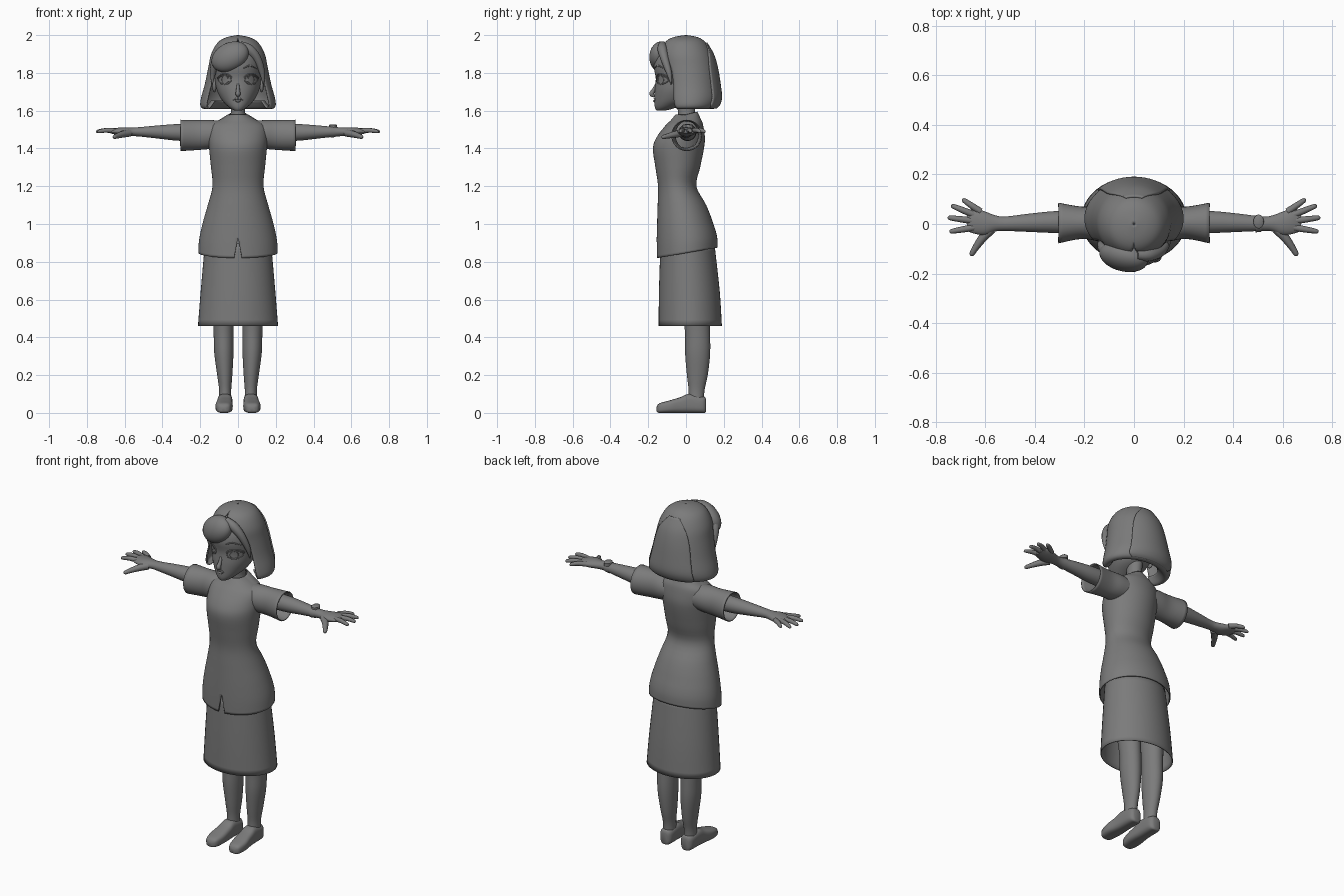
import bpy, bmesh
from math import sin, cos, pi, radians, copysign
from mathutils import Vector
from mathutils.bvhtree import BVHTree

cube = bpy.data.objects.get("Cube")
if cube:
    bpy.data.objects.remove(cube)

GREY = (0.2, 0.2, 0.2, 1)
grey = bpy.data.materials.new("plain_grey")
grey.use_nodes = True
grey.diffuse_color = GREY
grey.node_tree.nodes["Principled BSDF"].inputs["Base Color"].default_value = GREY


def finish(ob, mirror=False, thick=0):
    bpy.ops.object.select_all(action='DESELECT')
    ob.select_set(True)
    bpy.context.view_layer.objects.active = ob
    ob.data.materials.clear()
    ob.data.materials.append(grey)
    bpy.ops.object.shade_smooth_by_angle(angle=radians(45))
    if thick:
        ob.modifiers.new("thickness", 'SOLIDIFY').thickness = thick
    if mirror:
        m = ob.modifiers.new("mirror", 'MIRROR')
        m.use_mirror_merge = False
    return ob


def smooth_rings(rings, steps):
    """Catmull-Rom interpolation between the given cross-sections."""
    out, last = [], len(rings) - 1
    for i in range(last):
        a, b, c, d = (rings[max(0, min(last, i + k))] for k in (-1, 0, 1, 2))
        for k in range(steps):
            t = k / steps
            out.append([q + t / 2 * (r - p + t * (2*p - 5*q + 4*r - s + t * (3*(q - r) + s - p)))
                        for p, q, r, s in zip(a, b, c, d)])
    return out + [list(rings[-1])]


AXES = {'z': lambda s, u, v: (u, v, s),
        'x': lambda s, u, v: (s, v, u),
        'y': lambda s, u, v: (u, s, v)}


def loft(name, rings, axis='z', n=32, steps=4, square=1, caps=True, arc=False,
         bend=None, mirror=False, thick=0):
    """Rings are (position, u centre, u radius, v min, v max[, opening angle])."""
    bm, rows = bmesh.new(), []
    for s, c, r, lo, hi, *gap in smooth_rings(rings, steps):
        a0 = max(0, gap[0]) if gap else 0
        row = []
        for i in range(n + 1 if arc else n):
            t = a0 + (2 * pi - 2 * a0) * i / n
            su, cv = (copysign(abs(w) ** square, w) for w in (sin(t), cos(t)))
            p = Vector(AXES[axis](s, c + r * su, (lo + hi) / 2 - (hi - lo) / 2 * cv))
            row.append(bm.verts.new(bend(p) if bend else p))
        rows.append(row)
    for a, b in zip(rows, rows[1:]):
        for i in range(n):
            j = (i + 1) % len(a)
            bm.faces.new((a[i], a[j], b[j], b[i]))
    if caps:
        bm.faces.new(rows[0])
        bm.faces.new(rows[-1])
    bmesh.ops.remove_doubles(bm, verts=bm.verts, dist=0.0002)
    bmesh.ops.recalc_face_normals(bm, faces=bm.faces)
    me = bpy.data.meshes.new(name)
    bm.to_mesh(me)
    bm.free()
    ob = bpy.data.objects.new(name, me)
    bpy.context.collection.objects.link(ob)
    return finish(ob, mirror, thick)


def tube(name, pts, radii, mirror=False, cyclic=False):
    cu = bpy.data.curves.new(name, 'CURVE')
    cu.dimensions, cu.bevel_depth, cu.bevel_resolution = '3D', 1, 3
    cu.use_fill_caps = True
    sp = cu.splines.new('POLY')
    path = [list(p) + [r] for p, r in zip(pts, radii)]
    path = path if cyclic else smooth_rings(path, 5)
    sp.points.add(len(path) - 1)
    sp.use_cyclic_u = cyclic
    for q, (x, y, z, r) in zip(sp.points, path):
        q.co, q.radius = (x, y, z, 1), max(r, 0.0005)
    ob = bpy.data.objects.new(name, cu)
    bpy.context.collection.objects.link(ob)
    bpy.ops.object.select_all(action='DESELECT')
    ob.select_set(True)
    bpy.context.view_layer.objects.active = ob
    bpy.ops.object.convert(target='MESH')
    return finish(bpy.context.object, mirror)


def ball(name, loc, scale, rot=(0, 0, 0), mirror=False):
    bpy.ops.mesh.primitive_uv_sphere_add(segments=32, ring_count=16, location=loc, rotation=rot)
    ob = bpy.context.object
    ob.name, ob.scale = name, scale
    bpy.ops.object.transform_apply(location=True, rotation=True, scale=True)
    return finish(ob, mirror)


def clamp(v):
    return max(0, min(1, v))


# Tunic: sloped hem, front slit, raised back neckline
def shape_tunic(p):
    if abs(p.x) < 0.002 and p.y < -0.1 and p.z < 0.92:
        p.z = 0.93
    else:
        p.z += 0.17 * (p.y + 0.155) * clamp((1 - p.z) / 0.18)
    p.z += 0.25 * max(0, p.y) * clamp((p.z - 1.5) / 0.07)
    return p


loft("tunic", [(.82, 0, .21, -.155, .168), (.9, 0, .206, -.155, .165), (1, 0, .188, -.153, .145),
               (1.1, 0, .16, -.15, .107), (1.2, 0, .135, -.148, .055), (1.3, 0, .143, -.162, .075),
               (1.4, 0, .153, -.175, .095), (1.46, 0, .156, -.155, .1), (1.52, 0, .147, -.11, .09),
               (1.55, 0, .1, -.08, .075), (1.58, 0, .045, -.055, .06)],
     n=64, caps=False, bend=shape_tunic, thick=.006)
loft("sleeve", [(.08, 1.475, .07, -.07, .075), (.14, 1.474, .076, -.07, .075),
                (.21, 1.471, .079, -.06, .07), (.305, 1.469, .083, -.078, .086)],
     axis='x', caps=False, mirror=True, thick=.005)

# Skirt and legs
loft("skirt", [(.46, 0, .212, -.145, .19), (.65, 0, .197, -.143, .178), (.9, 0, .175, -.135, .15)],
     n=48, caps=False, thick=.005)
loft("leg", [(.05, .068, .034, .012, .095), (.12, .068, .032, .014, .098), (.2, .07, .04, .005, .115),
             (.32, .075, .051, -.005, .128), (.46, .077, .054, -.008, .126), (.75, .085, .07, -.05, .12)],
     mirror=True)
loft("shoe", [(-.156, .075, .012, .008, .03), (-.142, .075, .034, 0, .05), (-.09, .074, .045, 0, .065),
              (-.03, .07, .042, 0, .083), (.015, .069, .04, 0, .1), (.08, .068, .038, 0, .088),
              (.1, .068, .03, 0, .084), (.107, .068, .02, .008, .07)],
     axis='y', square=.65, mirror=True)

# Arms, palms and fingers
loft("arm", [(.12, 1.485, .045, -.04, .055), (.3, 1.485, .045, -.037, .053), (.42, 1.487, .035, -.032, .042),
             (.52, 1.488, .025, -.028, .03), (.56, 1.488, .023, -.03, .035), (.6, 1.488, .024, -.045, .05),
             (.64, 1.49, .019, -.04, .062), (.675, 1.49, .01, -.028, .055)],
     axis='x', mirror=True)
fingers = {"little": (.62, .05, .693, .1), "ring": (.645, .037, .738, .075),
           "middle": (.65, .013, .752, .026), "index": (.64, -.013, .745, -.031)}
for label, (x0, y0, x1, y1) in fingers.items():
    a, b = Vector((x0, y0, 1.492)), Vector((x1, y1, 1.49))
    tube(label + "_finger", [a, a.lerp(b, .5) + Vector((0, 0, .005)), a.lerp(b, .92), b],
         [.014, .0125, .009, .002], mirror=True)
tube("thumb", [(.575, -.02, 1.482), (.61, -.055, 1.475), (.642, -.1, 1.465), (.655, -.122, 1.46), (.659, -.129, 1.458)],
     [.02, .018, .013, .01, .002], mirror=True)

# Wristwatch on the left arm
loft("watch_strap", [(.49, 1.488, .031, -.034, .037), (.515, 1.488, .028, -.031, .034)], axis='x', caps=False)
loft("watch_face", [(1.505, .503, .021, -.018, .038), (1.523, .503, .021, -.018, .038),
                    (1.527, .503, .017, -.013, .033)], steps=1)

# Neck and head
loft("neck", [(1.5, 0, .06, -.05, .06), (1.57, 0, .041, -.042, .05), (1.62, 0, .038, -.045, .048),
              (1.7, 0, .045, -.05, .06)])
head = loft("head", [(1.6, 0, .012, -.152, -.12), (1.606, 0, .03, -.16, -.085), (1.625, 0, .056, -.166, -.03),
                     (1.66, 0, .088, -.167, .05), (1.71, 0, .112, -.165, .09), (1.77, 0, .123, -.16, .12),
                     (1.84, 0, .127, -.17, .13), (1.91, 0, .112, -.145, .115), (1.965, 0, .05, -.07, .07)],
            n=48)
ball("ear", (.125, -.015, 1.735), (.012, .024, .038), mirror=True)

# Facial features laid on the face surface
bm = bmesh.new()
bm.from_mesh(head.data)
surface = BVHTree.FromBMesh(bm)
bm.free()


def on_face(x, z, lift=0):
    hit = surface.ray_cast(Vector((x, -1, z)), Vector((0, 1, 0)))
    return hit[0] + hit[1] * lift


def oval(cx, cz, rx, rz, start=0, end=2 * pi, n=24):
    return [on_face(cx + rx * cos(t), cz + rz * sin(t))
            for t in (start + (end - start) * i / n for i in range(n))]


tube("eye_rim", oval(.07, 1.764, .034, .024), [.003] * 24, mirror=True, cyclic=True)
tube("iris_rim", oval(.069, 1.764, .018, .022), [.002] * 24, mirror=True, cyclic=True)
tube("eyelash", oval(.07, 1.766, .038, .028, .1, pi, 12), [.0035] * 12, mirror=True)
tube("eyebrow", [on_face(x, z) for x, z in ((.03, 1.825), (.065, 1.838), (.1, 1.822))],
     [.002, .005, .002], mirror=True)
tube("upper_lip", [on_face(x, 1.664 - 12 * x * x) for x in (-.026, -.012, 0, .012, .026)],
     [.001, .005, .004, .005, .001])
tube("lower_lip", [on_face(x, 1.651 + 12 * x * x) for x in (-.02, 0, .02)], [.001, .007, .001])
tube("nose", [(0, -.155, 1.745), (0, -.171, 1.71), (0, -.182, 1.688), (0, -.166, 1.675)],
     [.006, .01, .013, .006])

# Bobbed hair, open around the face
bob = [(2, 0, .004, -.004, .004, 0), (1.988, 0, .062, -.07, .065, 0), (1.96, 0, .108, -.112, .105, .1),
       (1.9, 0, .142, -.138, .14, .55), (1.83, 0, .157, -.138, .161, .9), (1.74, 0, .176, -.135, .176, .97),
       (1.67, 0, .195, -.135, .183, .97), (1.63, 0, .2, -.13, .172, 1), (1.612, 0, .188, -.12, .155, 1.05),
       (1.614, 0, .165, -.1, .13, 1.1), (1.65, 0, .135, -.08, .1, 1.1)]
loft("bob_hair", bob, n=48, caps=False, arc=True, thick=.008)

# Raised back panel of the hair
widths = (.3, .6, .75, .78, .78, .78, .7)
panel = [(z, 0, r + .007, lo, hi + .008, pi - w) for (z, _, r, lo, hi, _), w in zip(bob[2:9], widths)]
loft("back_hair_panel", panel, n=24, caps=False, arc=True, thick=.01)

# Swept fringe and strands framing the forehead
ball("fringe_puff", (-.042, -.132, 1.885), (.105, .058, .076), rot=(-.25, -.45, -.2))
tube("fringe_strand", [(.01, -.125, 1.95), (.06, -.125, 1.925), (.102, -.113, 1.875), (.128, -.09, 1.8), (.134, -.078, 1.74)],
     [.02, .026, .022, .015, .003])
tube("temple_strand", [(-.09, -.12, 1.9), (-.122, -.1, 1.85), (-.134, -.08, 1.79), (-.136, -.075, 1.74)],
     [.025, .022, .014, .003])
